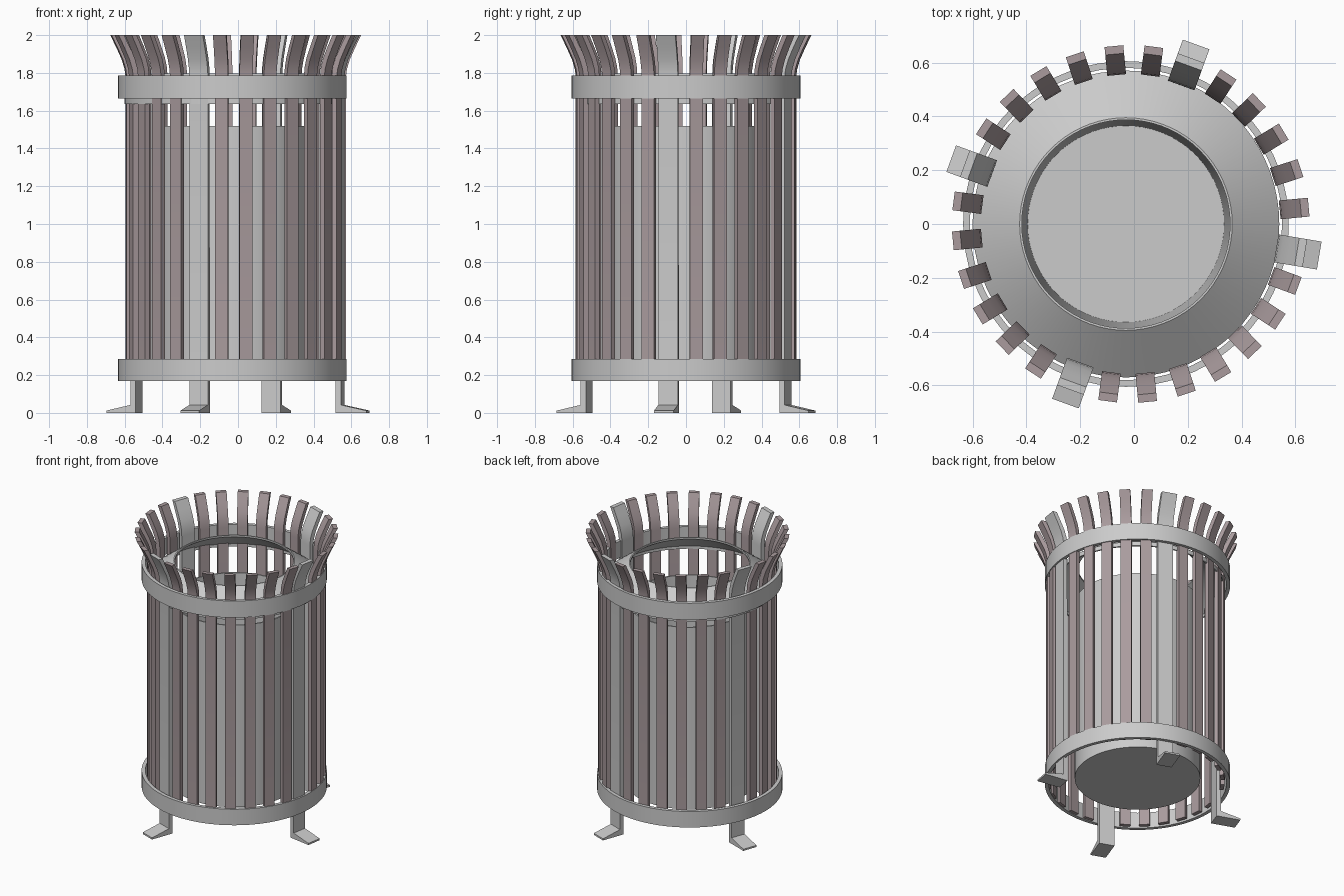
import bpy, bmesh
from math import sin, cos, pi, radians

if "Cube" in bpy.data.objects:
    bpy.data.objects.remove(bpy.data.objects["Cube"])

RING_X, SLAT_X = -0.03, -0.012      # ring/liner axis and slat axis
wood = bpy.data.materials.new("dark_slats")
wood.diffuse_color = (0.40, 0.33, 0.34, 1)
wood.use_nodes = True
wood.node_tree.nodes["Principled BSDF"].inputs["Base Color"].default_value = wood.diffuse_color


def finish(name, bm, x, mat=None):
    bmesh.ops.recalc_face_normals(bm, faces=bm.faces)
    me = bpy.data.meshes.new(name)
    bm.to_mesh(me)
    bm.free()
    ob = bpy.data.objects.new(name, me)
    ob.location.x = x
    bpy.context.collection.objects.link(ob)
    if mat:
        me.materials.append(mat)
    bpy.ops.object.select_all(action='DESELECT')
    ob.select_set(True)
    bpy.context.view_layer.objects.active = ob
    bpy.ops.object.shade_smooth_by_angle(angle=radians(30))
    return ob


def lathe(name, profile, x=RING_X, n=72):
    """Revolve a closed (radius, z) profile; a zero radius is a pole."""
    bm = bmesh.new()
    rows = []
    for r, z in profile:
        if r == 0:
            rows.append([bm.verts.new((0, 0, z))] * n)
        else:
            rows.append([bm.verts.new((r * cos(2 * pi * i / n), r * sin(2 * pi * i / n), z))
                         for i in range(n)])
    for a, b in zip(rows, rows[1:] + rows[:1]):
        for i in range(n):
            j = (i + 1) % n
            vs = list(dict.fromkeys((a[i], a[j], b[j], b[i])))
            if len(vs) > 2:
                bm.faces.new(vs)
    return finish(name, bm, x)


def bar(name, outer, inner, width, angle, mat=None):
    """Flat bar: matching outer/inner (radius, z) edges given a width, turned to an angle."""
    bm = bmesh.new()
    c, s = cos(angle), sin(angle)
    sections = []
    for (ro, zo), (ri, zi) in zip(outer, inner):
        sections.append([bm.verts.new((r * c - t * s, r * s + t * c, z))
                         for r, z, t in ((ro, zo, -width / 2), (ro, zo, width / 2),
                                         (ri, zi, width / 2), (ri, zi, -width / 2))])
    for a, b in zip(sections, sections[1:]):
        for i in range(4):
            j = (i + 1) % 4
            bm.faces.new((a[i], a[j], b[j], b[i]))
    bm.faces.new(sections[0])
    bm.faces.new(sections[-1])
    return finish(name, bm, SLAT_X, mat)


# Hoops around the slats
for name, z0, z1 in (("lower_hoop", 0.17, 0.285), ("upper_hoop", 1.665, 1.785)):
    lathe(name, [(0.58, z0), (0.605, z0), (0.605, z1), (0.58, z1)])

# Conical lid with a round opening
lathe("lid", [(0.57, 1.635), (0.57, 1.665), (0.395, 1.797), (0.387, 1.797),
              (0.387, 1.785), (0.56, 1.655), (0.56, 1.635)])

# Inner liner bucket
lathe("liner", [(0, 0.21), (0.41, 0.21), (0.41, 1.52), (0.40, 1.52), (0.365, 0.23), (0, 0.23)])

# Flared top shared by slats and legs
flare_out = [(0.583, 1.78), (0.588, 1.82), (0.603, 1.87), (0.632, 1.935), (0.664, 2.0)]
flare_in = [(0.556, 1.78), (0.561, 1.83), (0.576, 1.88), (0.604, 1.94), (0.634, 2.0)]

# Dark slats, 28 places around with four taken by legs
leg_places = {0: 70, 7: 160, 14: 250, 22: 350.5}
for k in range(28):
    if k not in leg_places:
        bar("slat", [(0.583, 0.175)] + flare_out, [(0.556, 0.175)] + flare_in,
            0.07, radians(69.7 + k * 360 / 28), wood)

# Legs with wedge feet
for deg in leg_places.values():
    bar("leg", [(0.71, 0.0), (0.71, 0.012), (0.575, 0.042)] + [(r - 0.008, z) for r, z in flare_out],
        [(0.545, 0.0), (0.545, 0.012), (0.545, 0.042)] + [(r - 0.008, z) for r, z in flare_in],
        0.105, radians(deg))
